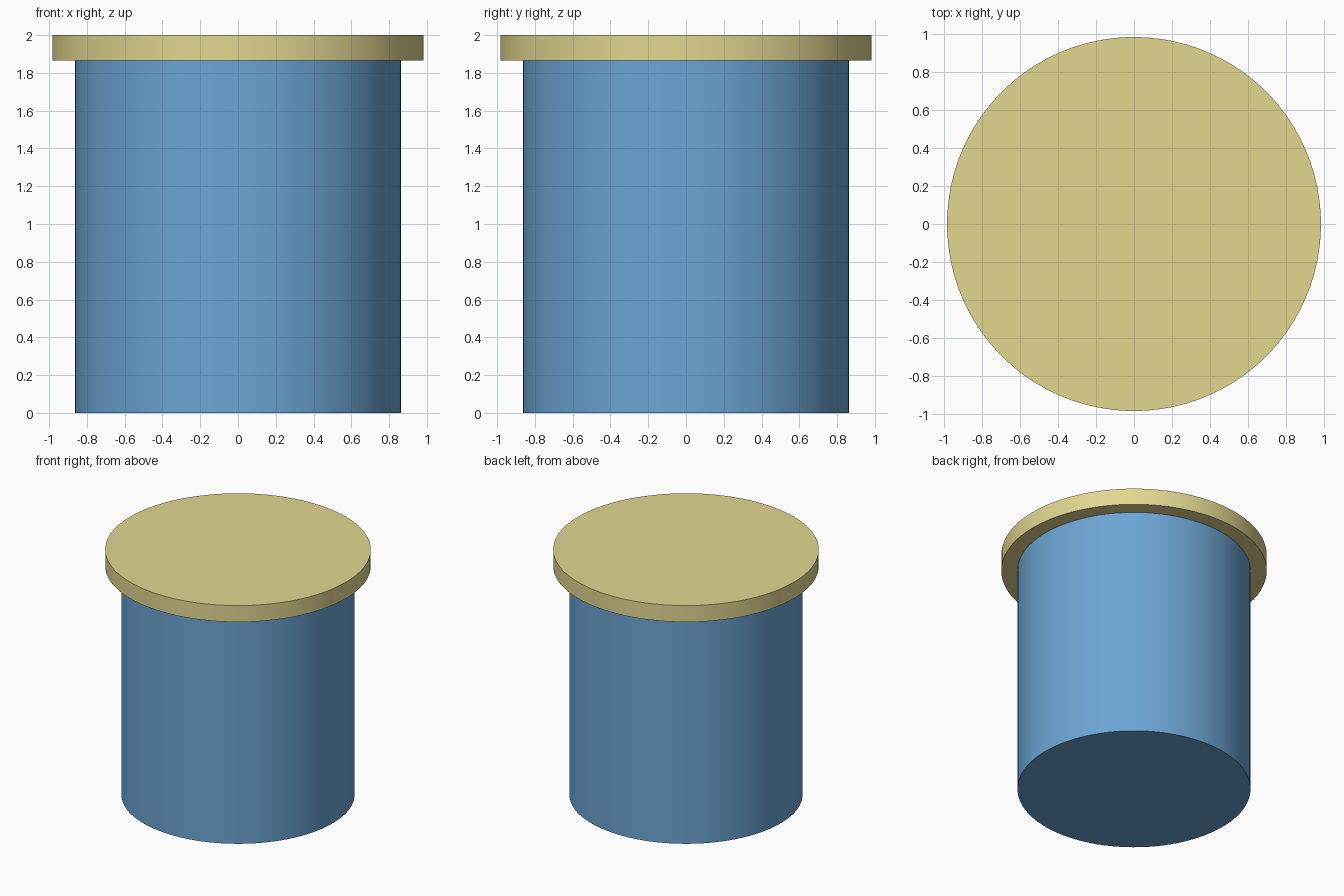
import bpy
import math

if "Cube" in bpy.data.objects:
    bpy.data.objects.remove(bpy.data.objects["Cube"])


def material(name, color):
    mat = bpy.data.materials.new(name)
    mat.diffuse_color = color
    mat.use_nodes = True
    mat.node_tree.nodes["Principled BSDF"].inputs["Base Color"].default_value = mat.diffuse_color
    return mat


def cylinder(name, radius, z0, z1, mat):
    bpy.ops.mesh.primitive_cylinder_add(
        vertices=128, radius=radius, depth=z1 - z0, location=(0, 0, (z0 + z1) / 2))
    obj = bpy.context.object
    obj.name = name
    obj.data.materials.append(mat)
    bpy.ops.object.shade_smooth_by_angle(angle=math.radians(30))
    return obj


# Straight-sided container body
cylinder("container_body", 0.862, 0.0, 1.866, material("blue", (0.15, 0.38, 0.66, 1)))

# Wider flat lid resting on the body
cylinder("lid", 0.982, 1.866, 2.0, material("pale_yellow", (0.76, 0.68, 0.28, 1)))
